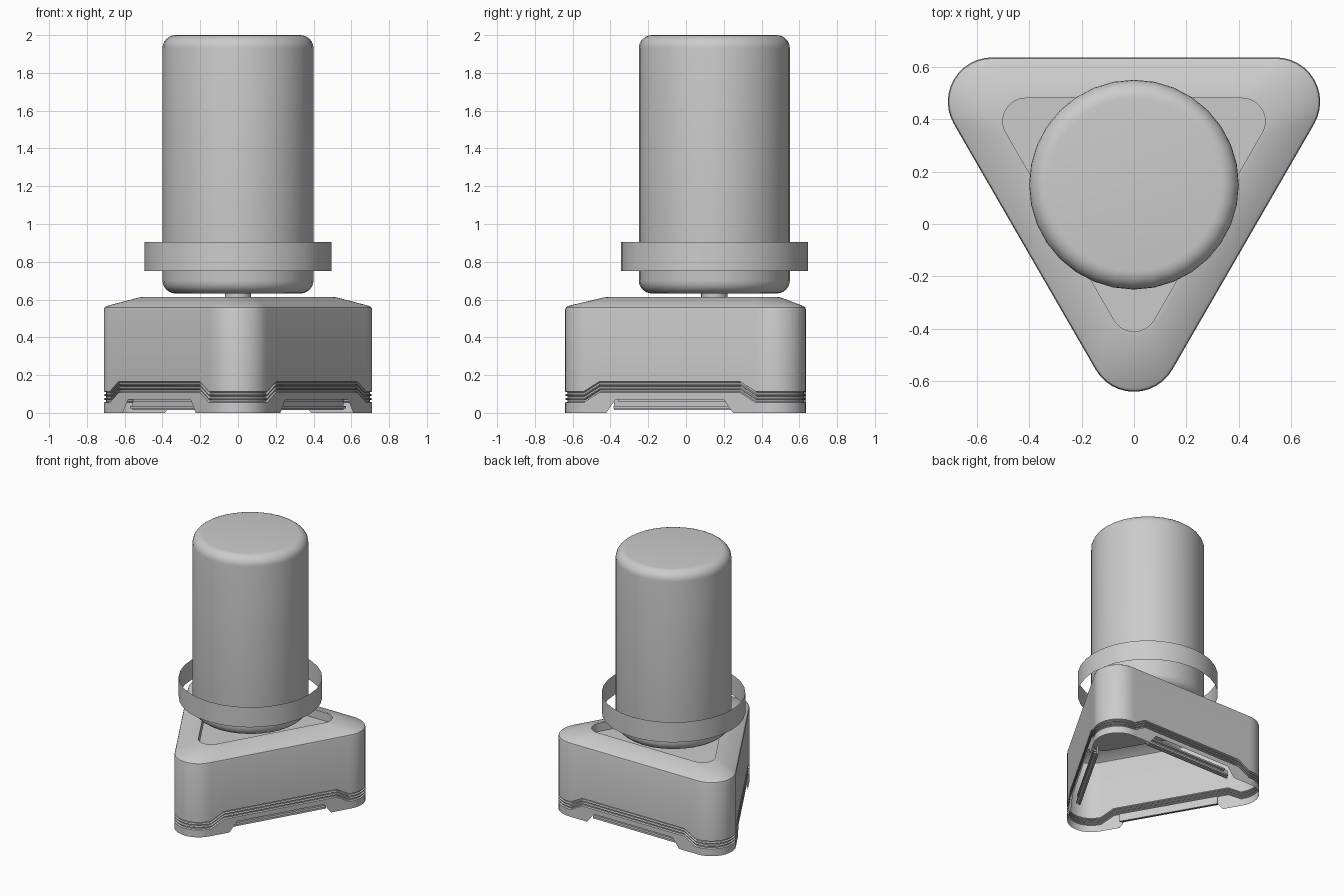
import bpy, bmesh
from math import sin, cos, pi, radians

if "Cube" in bpy.data.objects:
    bpy.data.objects.remove(bpy.data.objects["Cube"])

CY = 0.154                      # shared centre of base and cylinder
R0, C0 = 0.625, 0.169           # base corner distance and corner radius
H3 = 3 ** 0.5 / 2


def finish(name, bm, angle=35):
    me = bpy.data.meshes.new(name)
    bm.to_mesh(me)
    bm.free()
    ob = bpy.data.objects.new(name, me)
    bpy.context.collection.objects.link(ob)
    bpy.ops.object.select_all(action='DESELECT')
    ob.select_set(True)
    bpy.context.view_layer.objects.active = ob
    bpy.ops.object.shade_smooth_by_angle(angle=radians(angle))
    return ob


def bridge(bm, a, b):
    n = len(a)
    for i in range(n):
        j = (i + 1) % n
        bm.faces.new((a[i], a[j], b[j], b[i]))


def ramp(s, inner, outer, height):
    # height in the middle of a side, falling to zero toward the corners
    return height * min(1, max(0, (outer - abs(s)) / (outer - inner)))


def triangle_ring(bm, zfun, R, r):
    # rounded triangle outline; zfun gets the position along the side
    verts = []
    stops = [0.525, 0.43, 0.387, 0.33]
    flats = [-H3 * R0] + [-s for s in stops] + stops[::-1]
    for k in range(3):
        a = pi / 2 + k * 2 * pi / 3
        n, t = (cos(a), sin(a)), (-sin(a), cos(a))
        for s in flats:
            d, q = R / 2 + r, s * R / R0
            verts.append(bm.verts.new((n[0] * d + t[0] * q, CY + n[1] * d + t[1] * q, zfun(s))))
        for i in range(12):
            b = a + i / 12 * 2 * pi / 3
            verts.append(bm.verts.new((n[0] * R / 2 + t[0] * H3 * R + cos(b) * r,
                                       CY + n[1] * R / 2 + t[1] * H3 * R + sin(b) * r, zfun(0.6))))
    return verts


def lathe(name, profile, seg, bottom=True, top=True):
    bm = bmesh.new()
    rings = [[bm.verts.new((r * cos(2 * pi * i / seg), CY - 0.004 + r * sin(2 * pi * i / seg), z))
              for i in range(seg)] for r, z in profile]
    for a, b in zip(rings, rings[1:]):
        bridge(bm, a, b)
    if bottom:
        bm.faces.new(rings[0][::-1])
    if top:
        bm.faces.new(rings[-1])
    return finish(name, bm)


# hollow triangular base: notched foot, stepped grooves, sloped shoulder, recess
bm = bmesh.new()
rings = [triangle_ring(bm, lambda s: ramp(s, 0.33, 0.387, 0.072), R0, C0)]
for z0 in (0.055, 0.076, 0.097):
    for dz, inset in ((0, 0), (0.004, 0.012), (0.012, 0.012), (0.016, 0)):
        rings.append(triangle_ring(bm, lambda s: z0 + dz + ramp(s, 0.43, 0.525, 0.053), R0, C0 - inset))
for z, R, r in ((0.545, R0, C0), (0.558, R0, C0 - 0.004), (0.566, R0, C0 - 0.015),
                (0.612, 0.48, 0.105), (0.613, 0.476, 0.088), (0.55, 0.476, 0.088)):
    rings.append(triangle_ring(bm, lambda s: z, R, r))
for a, b in zip(rings, rings[1:]):
    bridge(bm, a, b)
bm.faces.new(rings[-1])
finish("triangular_base", bm, 30)

# vent slats behind the notch on each side
bm = bmesh.new()
for k in range(3):
    a = pi / 2 + k * 2 * pi / 3
    for inset, depth, z0, z1, half in ((0.05, 0.012, 0.015, 0.075, 0.37), (0.03, 0.03, 0.058, 0.07, 0.33),
                                       (0.03, 0.03, 0.022, 0.036, 0.36)):
        d = R0 / 2 + C0 - inset
        v = [bm.verts.new((cos(a) * p - sin(a) * q, CY + sin(a) * p + cos(a) * q, z))
             for z in (z0, z1) for p, q in ((d, -half), (d, half), (d - depth, half), (d - depth, -half))]
        bridge(bm, v[:4], v[4:])
        bm.faces.new(v[3::-1])
        bm.faces.new(v[4:])
finish("vent_slats", bm)

# short shaft carrying the cylinder
lathe("shaft", [(0.07, 0.55), (0.07, 0.65)], 24)

# tall cylinder with rounded ends
rad, rnd, low, high = 0.4, 0.07, 0.632, 2.0
arc = [i / 6 * pi / 2 for i in range(7)]
profile = [(rad - rnd + rnd * sin(t), low + rnd - rnd * cos(t)) for t in arc]
profile += [(rad - rnd + rnd * cos(t), high - rnd + rnd * sin(t)) for t in arc]
lathe("cylinder", profile, 32)

# thin open band around the cylinder
lathe("ring_band", [(0.495, 0.752), (0.495, 0.905)], 32, False, False)
